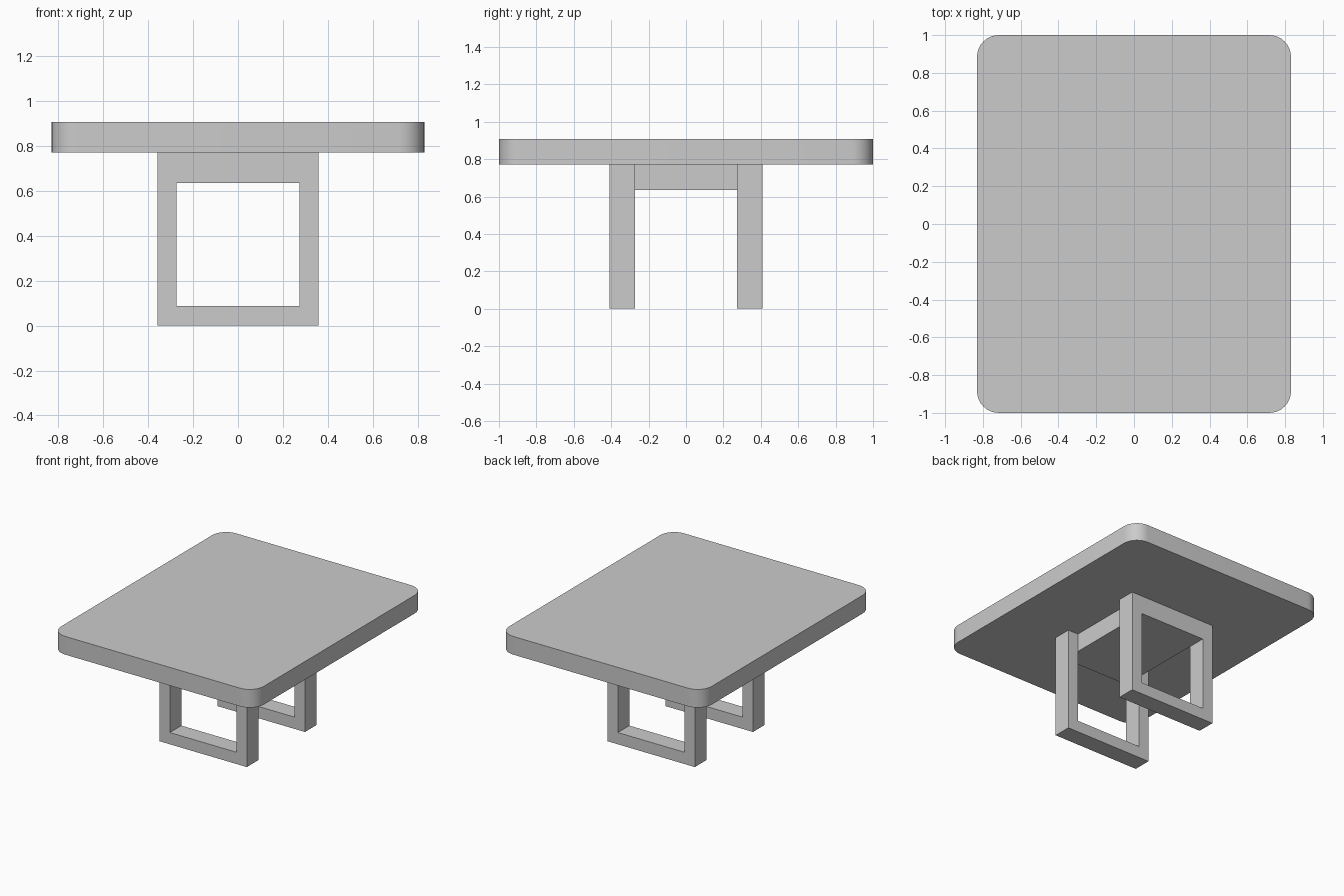
import bpy, bmesh, math

if "Cube" in bpy.data.objects:
    bpy.data.objects.remove(bpy.data.objects["Cube"])


def extrude_profile(name, pts, direction):
    """Closed prism from a polygon swept along a direction."""
    bm = bmesh.new()
    face = bm.faces.new([bm.verts.new(p) for p in pts])
    res = bmesh.ops.extrude_face_region(bm, geom=[face])
    verts = [g for g in res["geom"] if isinstance(g, bmesh.types.BMVert)]
    bmesh.ops.translate(bm, verts=verts, vec=direction)
    bmesh.ops.recalc_face_normals(bm, faces=bm.faces)
    return finish(name, bm)


def finish(name, bm):
    mesh = bpy.data.meshes.new(name)
    bm.to_mesh(mesh)
    bm.free()
    obj = bpy.data.objects.new(name, mesh)
    bpy.context.collection.objects.link(obj)
    return obj


TOP_Z, UNDER_Z, RAIL_Z, FOOT_Z = 0.907, 0.772, 0.635, 0.087
HALF_X, HALF_Y, RADIUS, STEPS = 0.831, 1.0, 0.115, 8
OUT_X, IN_X = 0.358, 0.273
OUT_Y, IN_Y = 0.408, 0.273

# Tabletop: rounded rectangle slab
outline = []
for i, (sx, sy) in enumerate([(1, 1), (-1, 1), (-1, -1), (1, -1)]):
    for k in range(STEPS + 1):
        a = math.pi / 2 * (i + k / STEPS)
        outline.append((sx * (HALF_X - RADIUS) + RADIUS * math.cos(a),
                        sy * (HALF_Y - RADIUS) + RADIUS * math.sin(a), UNDER_Z))
tabletop = extrude_profile("tabletop", outline, (0, 0, TOP_Z - UNDER_Z))
bpy.context.view_layer.objects.active = tabletop
tabletop.select_set(True)
bpy.ops.object.shade_smooth_by_angle(angle=math.radians(30))


# Leg frames: rectangular loops with a square opening
def leg_frame(name, y0, y1):
    bm = bmesh.new()
    outer = [(-OUT_X, 0), (OUT_X, 0), (OUT_X, UNDER_Z), (-OUT_X, UNDER_Z)]
    inner = [(-IN_X, FOOT_Z), (IN_X, FOOT_Z), (IN_X, RAIL_Z), (-IN_X, RAIL_Z)]
    rings = [[bm.verts.new((x, y, z)) for x, z in loop]
             for loop, y in ((outer, y0), (outer, y1), (inner, y1), (inner, y0))]
    for r in range(4):
        a, b = rings[r], rings[(r + 1) % 4]
        for i in range(4):
            j = (i + 1) % 4
            bm.faces.new((a[i], a[j], b[j], b[i]))
    bmesh.ops.recalc_face_normals(bm, faces=bm.faces)
    return finish(name, bm)


leg_frame("front_leg_frame", -OUT_Y, -IN_Y)
leg_frame("back_leg_frame", IN_Y, OUT_Y)

# Solid block joining the two frames under the top
extrude_profile("apron_block",
                [(-IN_X, -IN_Y, RAIL_Z), (IN_X, -IN_Y, RAIL_Z),
                 (IN_X, IN_Y, RAIL_Z), (-IN_X, IN_Y, RAIL_Z)],
                (0, 0, UNDER_Z - RAIL_Z))
